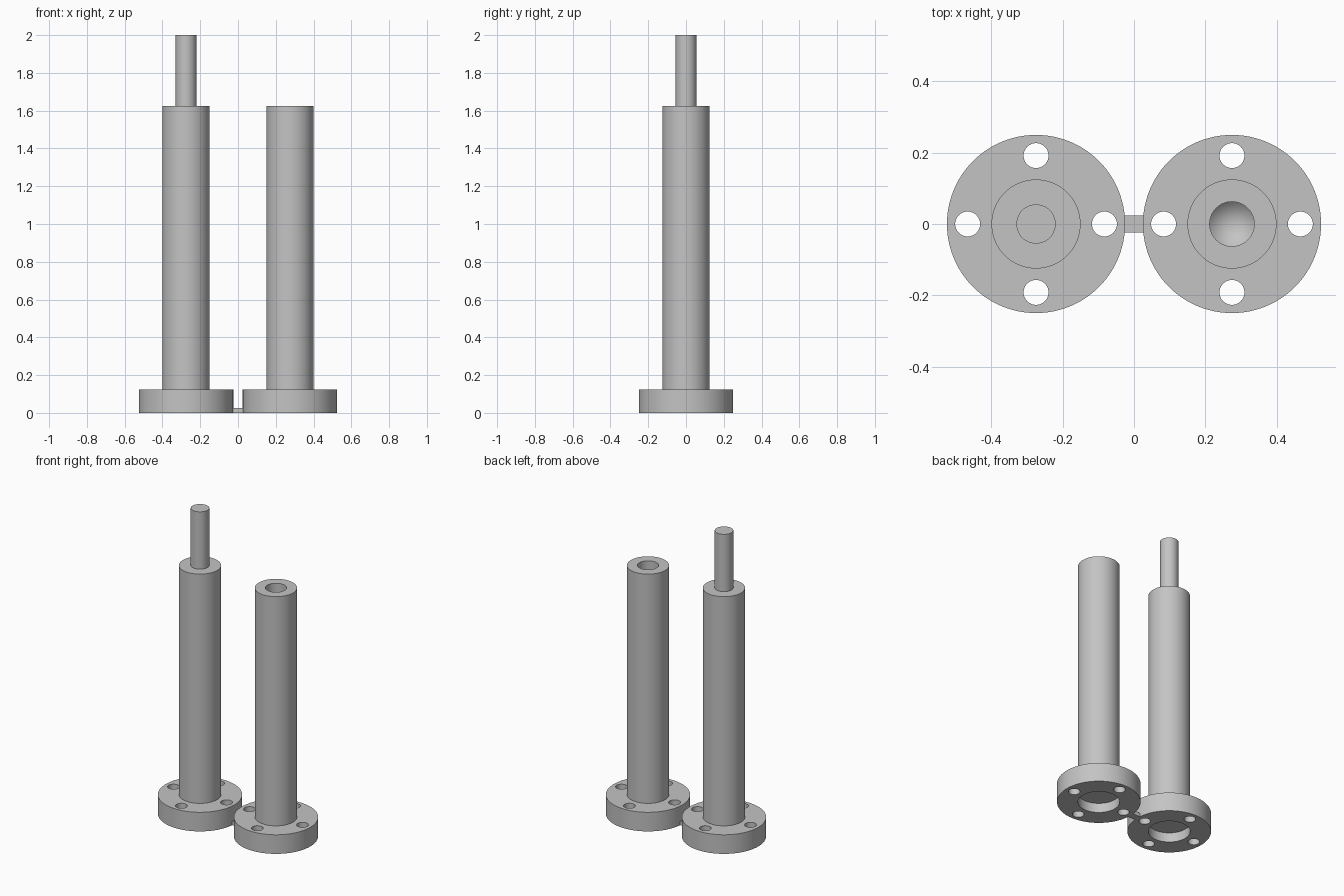
import bpy, bmesh, math

if "Cube" in bpy.data.objects:
    bpy.data.objects.remove(bpy.data.objects["Cube"])

SEGS = 96
FLANGE_X = 0.275      # centre of each post
BOLT_R, BOLT_RING = 0.035, 0.192

grey = bpy.data.materials.new("plain grey")
grey.diffuse_color = (0.55, 0.55, 0.55, 1)
grey.use_nodes = True
grey.node_tree.nodes["Principled BSDF"].inputs["Base Color"].default_value = grey.diffuse_color


def finish(name, bm, x=0.0):
    bmesh.ops.remove_doubles(bm, verts=bm.verts, dist=1e-5)
    bmesh.ops.recalc_face_normals(bm, faces=bm.faces)
    mesh = bpy.data.meshes.new(name)
    bm.to_mesh(mesh)
    bm.free()
    mesh.materials.append(grey)
    ob = bpy.data.objects.new(name, mesh)
    ob.location.x = x
    bpy.context.collection.objects.link(ob)
    return ob


def lathe(name, profile, x):
    """Spin an (r, z) profile, starting and ending on the axis, into a solid."""
    bm = bmesh.new()
    verts = [bm.verts.new((r, 0, z)) for r, z in profile]
    edges = [bm.edges.new(pair) for pair in zip(verts, verts[1:])]
    bmesh.ops.spin(bm, geom=verts + edges, cent=(0, 0, 0), axis=(0, 0, 1),
                   angle=math.tau, steps=SEGS, use_merge=True)
    return finish(name, bm, x)


def drill_bolt_holes(ob):
    """Cut four through holes in the flange."""
    bm = bmesh.new()
    for i in range(4):
        a = i * math.pi / 2
        ret = bmesh.ops.create_cone(bm, cap_ends=True, segments=48, radius1=BOLT_R,
                                    radius2=BOLT_R, depth=0.3)
        bmesh.ops.translate(bm, verts=ret["verts"],
                            vec=(BOLT_RING * math.cos(a), BOLT_RING * math.sin(a), 0.06))
    cutter = finish("bolt_hole_cutter", bm, ob.location.x)
    cutter.hide_render = True
    mod = ob.modifiers.new("bolt_holes", "BOOLEAN")
    mod.operation, mod.solver, mod.object = "DIFFERENCE", "EXACT", cutter
    bpy.context.view_layer.objects.active = ob
    bpy.ops.object.modifier_apply(modifier=mod.name)
    bpy.data.objects.remove(cutter)


# Recessed underside, flange and column shared by both posts
base = [(0, 0.0625), (0.125, 0.0625), (0.125, 0), (0.25, 0), (0.25, 0.125),
        (0.125, 0.125), (0.125, 1.625)]

# Post with a peg on top, and post with a drilled socket ending in a cone
pin_post = lathe("pin_post", base + [(0.055, 1.625), (0.055, 2.0), (0, 2.0)], -FLANGE_X)
socket_post = lathe("socket_post", base + [(0.0625, 1.625), (0.0625, 1.225), (0, 1.1625)],
                    FLANGE_X)

for post in (pin_post, socket_post):
    drill_bolt_holes(post)
    bpy.ops.object.select_all(action="DESELECT")
    post.select_set(True)
    bpy.context.view_layer.objects.active = post
    bpy.ops.object.shade_smooth_by_angle(angle=math.radians(30))

# Thin bridge joining the two flanges
bm = bmesh.new()
bmesh.ops.create_cube(bm, size=1)
bmesh.ops.scale(bm, verts=bm.verts, vec=(0.056, 0.047, 0.025))
bmesh.ops.translate(bm, verts=bm.verts, vec=(0, 0, 0.0125))
finish("bridge", bm)
